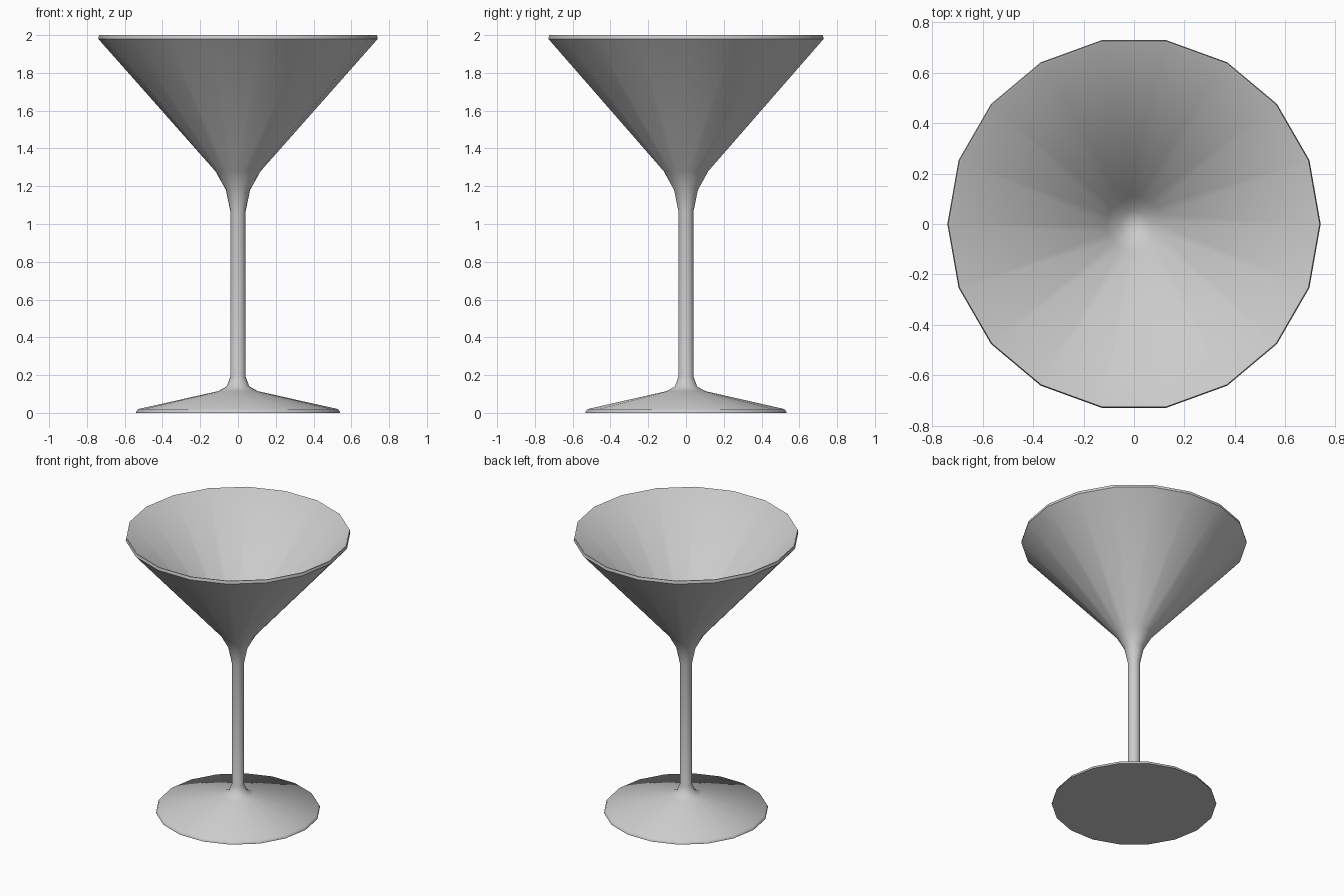
import bpy, bmesh, math

if "Cube" in bpy.data.objects:
    bpy.data.objects.remove(bpy.data.objects["Cube"])

SIDES = 18

# Profile (radius, z): foot, stem, outer bowl, lip, inner bowl
PROFILE = [
    (0.54, 0.0), (0.54, 0.005), (0.53, 0.02),
    (0.105, 0.115), (0.06, 0.14), (0.041, 0.19),
    (0.041, 1.07), (0.064, 1.18), (0.12, 1.28),
    (0.74, 1.98), (0.736, 2.0), (0.73, 2.0),
    (0.108, 1.29), (0.055, 1.235), (0.0, 1.215),
]


def lathe(name, profile, sides):
    bm = bmesh.new()
    verts = [bm.verts.new((r, 0, z)) for r, z in profile]
    edges = [bm.edges.new(pair) for pair in zip(verts, verts[1:])]
    bmesh.ops.spin(bm, geom=verts + edges, cent=(0, 0, 0), axis=(0, 0, 1),
                   angle=math.tau, steps=sides)
    bmesh.ops.remove_doubles(bm, verts=bm.verts[:], dist=0.0005)
    # Close the flat underside of the foot
    rim = [e for e in bm.edges if e.is_boundary]
    bmesh.ops.holes_fill(bm, edges=rim, sides=0)
    bmesh.ops.recalc_face_normals(bm, faces=bm.faces[:])
    mesh = bpy.data.meshes.new(name)
    bm.to_mesh(mesh)
    bm.free()
    obj = bpy.data.objects.new(name, mesh)
    bpy.context.collection.objects.link(obj)
    return obj


# Cocktail glass: one continuous turned form
glass = lathe("cocktail_glass", PROFILE, SIDES)
bpy.context.view_layer.objects.active = glass
glass.select_set(True)
bpy.ops.object.shade_smooth_by_angle(angle=math.radians(50))
